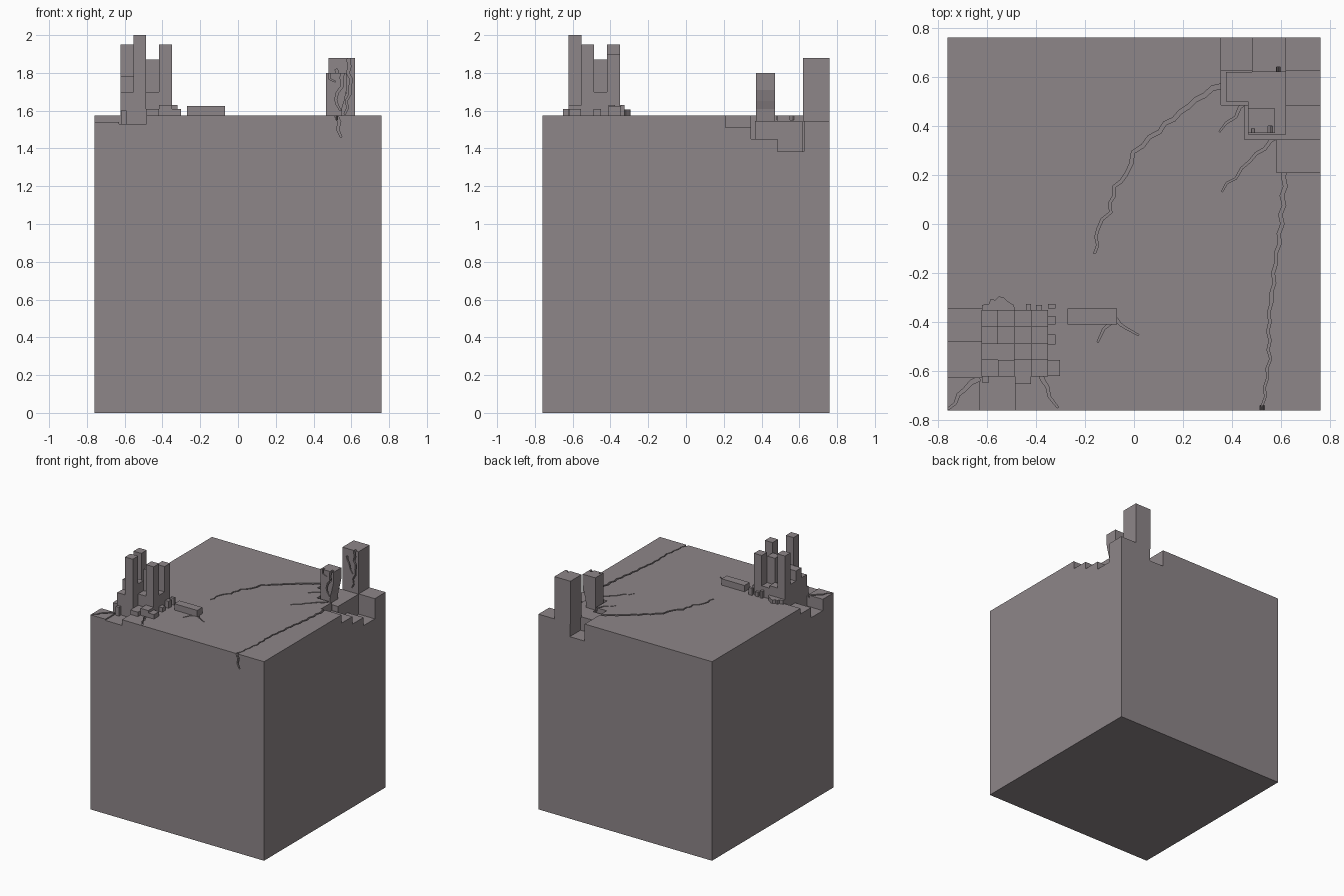
import bpy, bmesh, random
from mathutils import Vector

if "Cube" in bpy.data.objects:
    bpy.data.objects.remove(bpy.data.objects["Cube"])

random.seed(4)
TOP, H = 1.575, 0.76

stone = bpy.data.materials.new("dark_stone")
stone.diffuse_color = (.268, .236, .247, 1)
stone.use_nodes = True
stone.node_tree.nodes["Principled BSDF"].inputs["Base Color"].default_value = stone.diffuse_color


def to_object(bm, name, fix=True):
    if fix:
        bmesh.ops.recalc_face_normals(bm, faces=bm.faces)
    me = bpy.data.meshes.new(name)
    bm.to_mesh(me)
    bm.free()
    me.materials.append(stone)
    ob = bpy.data.objects.new(name, me)
    bpy.context.collection.objects.link(ob)
    return ob


def box(name, x0, x1, y0, y1, z0, z1):
    bm = bmesh.new()
    bmesh.ops.create_cube(bm, size=1)
    for v in bm.verts:
        v.co = (x0 + (v.co.x + .5) * (x1 - x0), y0 + (v.co.y + .5) * (y1 - y0),
                z0 + (v.co.z + .5) * (z1 - z0))
    return to_object(bm, name)


def prism(name, pts, depth, place):
    """Extrude a closed 2D outline; place(u, v, w) maps it to 3D."""
    bm = bmesh.new()
    a = [bm.verts.new(place(u, v, 0)) for u, v in pts]
    b = [bm.verts.new(place(u, v, depth)) for u, v in pts]
    n = len(pts)
    bm.faces.new(a)
    bm.faces.new(b[::-1])
    for i in range(n):
        bm.faces.new((a[i], a[(i + 1) % n], b[(i + 1) % n], b[i]))
    return to_object(bm, name)


def cut(ob, cutter):
    cutter.hide_render = True
    m = ob.modifiers.new("cut", 'BOOLEAN')
    m.operation, m.solver, m.object = 'DIFFERENCE', 'EXACT', cutter
    bpy.context.view_layer.objects.active = ob
    bpy.ops.object.modifier_apply(modifier=m.name)
    bpy.data.objects.remove(cutter)


def crack(ob, path, width, place, depth, step=.04, jitter=.007):
    """Carve a jagged tapering groove along a 2D path."""
    path = [Vector(p) for p in path]
    mid = []
    for p, q in zip(path, path[1:]):
        n = max(1, round((q - p).length / step))
        mid += [p.lerp(q, i / n) for i in range(n)]
    mid.append(path[-1])
    left, right = [], []
    for i, p in enumerate(mid):
        t = (mid[min(i + 1, len(mid) - 1)] - mid[max(i - 1, 0)]).normalized()
        s = Vector((-t.y, t.x))
        c = p + s * ((-1) ** i * random.uniform(.3, 1) * jitter if i else 0)
        w = width * (1 - .6 * i / (len(mid) - 1)) / 2
        left.append(c + s * w)
        right.append(c - s * w)
    cut(ob, prism("crack_cutter", [tuple(p) for p in left + right[::-1]], depth, place))


# Main stone block
body = box("stone_block", -H, H, -H, H, 0, TOP)

# Stepped break at the back right corner: x from, x to, y from, y to, floor
E = .8
for c in [(.58, E, .21, .345, 1.51), (.45, E, .345, .485, 1.45),
          (.355, E, .485, .625, 1.385), (.355, .485, .62, E, 1.44),
          (.48, E, .615, E, 1.545),
          # lowered cells around the ruin at the front left corner
          (-E, -.62, -E, -.62, 1.54), (-.63, -.485, -E, -.62, 1.53),
          (-E, -.62, -.625, -.48, 1.45), (-E, -.62, -.485, -.345, 1.53)]:
    cut(body, box("cutter", *c, 1.8))

# Cracks across the top
flat = lambda u, v, w: (u, v, 1.6 - w)
for path, width, depth in [
    ([(.37, .565), (.32, .55), (.22, .48), (.1, .38), (0, .29), (-.03, .2), (-.08, .15),
      (-.1, .05), (-.15, -.02), (-.155, -.12)], .02, .05),
    ([(.46, .5), (.41, .44), (.345, .38)], .014, .05),
    ([(.59, .36), (.47, .26), (.41, .19), (.355, .135)], .014, .05),
    ([(.615, .23), (.6, 0), (.57, -.2), (.55, -.4), (.55, -.55), (.52, -.78)], .016, .05),
    ([(-.63, -.63), (-.69, -.67), (-.755, -.755)], .02, .08),
    ([(-.385, -.6), (-.34, -.7), (-.315, -.75)], .018, .05),
    ([(-.075, -.385), (-.03, -.43), (.02, -.45)], .013, .05),
    ([(-.09, -.4), (-.12, -.43), (-.15, -.48)], .013, .05)]:
    crack(body, path, width, flat, depth)
# Crack running down the front face
crack(body, [(.525, 1.6), (.53, 1.54), (.54, 1.46)], .022, lambda u, v, w: (u, -.79 + w, v), .05)

# Blocks left standing in the break
prism("break_block", [(.375, .50), (.465, .50), (.465, .365), (.62, .365), (.62, .62), (.375, .62)],
      .165, lambda u, v, w: (u, v, 1.38 + w))

# Tall pillar with cracked front face
tall = box("tall_pillar", .48, .62, .62, .76, 1.54, 1.88)
yface = lambda y: (lambda u, v, w: (u, y + w, v))
crack(tall, [(.595, 1.9), (.585, 1.8), (.6, 1.73), (.58, 1.65), (.57, 1.58)], .018, yface(.6), .04)
crack(tall, [(.52, 1.82), (.54, 1.76), (.57, 1.69)], .014, yface(.6), .04)

# Broken pillar, undercut on its outer side
short = prism("broken_pillar", [(.465, 1.54), (.545, 1.54), (.55, 1.61), (.562, 1.65), (.575, 1.71),
                                (.575, 1.8), (.465, 1.8)], .1, yface(.37))
crack(short, [(.56, 1.82), (.545, 1.73), (.515, 1.66), (.54, 1.6)], .018, yface(.35), .05)
crack(short, [(.485, 1.82), (.49, 1.77), (.515, 1.75)], .012, yface(.35), .04)

# Ruined tower cluster: one column per cell, front row first
heights = [[1.70, 2.0, 1.61, 1.63],
           [1.78, 1.78, 1.70, 1.95],
           [1.70, 1.65, 1.87, 1.70],
           [1.95, 1.68, 1.66, 1.90]]
S, X0 = .068, -.622
bm = bmesh.new()
level = lambda i, j: heights[j][i] if 0 <= i < 4 and 0 <= j < 4 else TOP
for j in range(4):
    for i in range(4):
        z = heights[j][i]
        c = [(X0 + S * (i + a), X0 + S * (j + b)) for a, b in ((0, 0), (1, 0), (1, 1), (0, 1))]
        bm.faces.new([bm.verts.new((*p, z)) for p in c])
        for k, (di, dj) in enumerate(((0, -1), (1, 0), (0, 1), (-1, 0))):
            n = level(i + di, j + dj)
            if n < z:
                p, q = c[k], c[(k + 1) % 4]
                bm.faces.new([bm.verts.new(v) for v in ((*p, n), (*q, n), (*q, z), (*p, z))])
to_object(bm, "ruined_towers", fix=False)

# Rubble around the towers and the fallen block
for n, r in enumerate([(-.62, -.59, -.645, -.622, 1.60), (-.485, -.42, -.652, -.622, 1.61),
                       (-.35, -.302, -.62, -.555, 1.61), (-.35, -.32, -.49, -.45, 1.61),
                       (-.35, -.32, -.41, -.375, 1.63), (-.35, -.32, -.345, -.325, 1.63),
                       (-.44, -.42, -.35, -.325, 1.63), (-.4, -.375, -.35, -.33, 1.61)]):
    box(f"rubble_{n}", *r[:4], 1.525 if n == 0 else TOP - .005, r[4])
prism("rubble_heap", [(-.62, -.35), (-.62, -.33), (-.59, -.325), (-.585, -.305), (-.565, -.31),
                      (-.55, -.295), (-.53, -.30), (-.515, -.315), (-.49, -.33), (-.485, -.35)],
      .035, lambda u, v, w: (u, v, TOP - .005 + w))
box("fallen_block", -.27, -.07, -.41, -.345, TOP - .005, 1.625)
